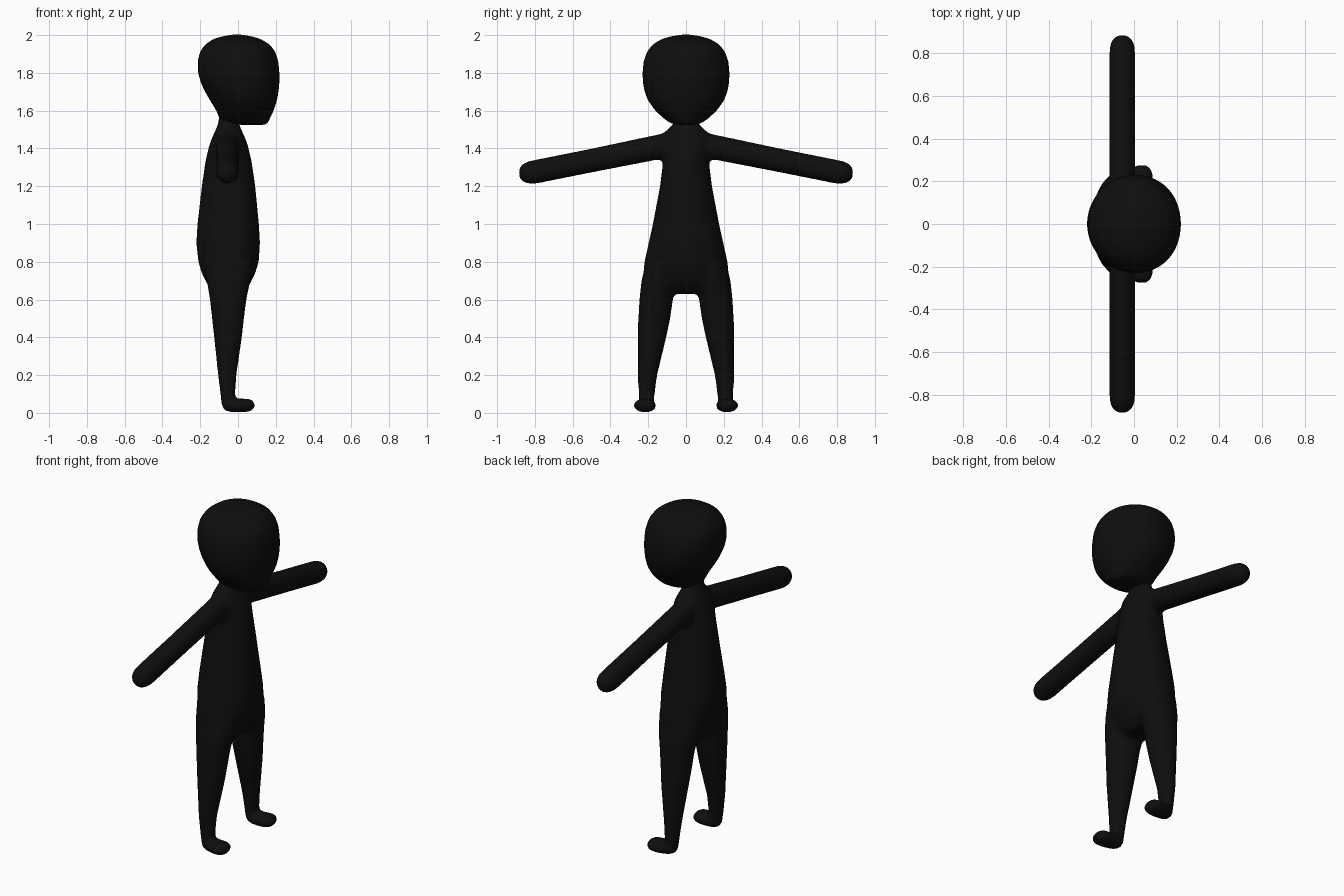
import bpy, bmesh, math

SIDES = 32
mat = bpy.data.materials.new("soft black")
mat.diffuse_color = (0.0045, 0.0045, 0.0045, 1)

# How (position along axis, cross a, cross b) maps to x, y, z
AXES = {"x": lambda t, a, b: (t, a, b),
        "y": lambda t, a, b: (a, t, b),
        "z": lambda t, a, b: (a, b, t)}


def loft(bm, sections, axis, power=1.0):
    """Skin elliptical sections (t, centre a, centre b, radius a, radius b)."""
    place, rings = AXES[axis], []

    def soft(v):
        return math.copysign(abs(v) ** power, v)

    for t, a, b, ra, rb in sections:
        ring = []
        for i in range(SIDES):
            ang = 2 * math.pi * i / SIDES
            ring.append(bm.verts.new(place(t, a + ra * soft(math.cos(ang)),
                                           b + rb * soft(math.sin(ang)))))
        rings.append(ring)
    for r0, r1 in zip(rings, rings[1:]):
        for i in range(SIDES):
            j = (i + 1) % SIDES
            bm.faces.new((r0[i], r0[j], r1[j], r1[i]))
    bm.faces.new(rings[0])
    bm.faces.new(rings[-1])


def finish(bm, name, voxel, smooth):
    """Blend overlapping volumes into one smooth skin."""
    bmesh.ops.recalc_face_normals(bm, faces=bm.faces)
    me = bpy.data.meshes.new(name)
    bm.to_mesh(me)
    bm.free()
    me.materials.append(mat)
    ob = bpy.data.objects.new(name, me)
    bpy.context.collection.objects.link(ob)
    rm = ob.modifiers.new("blend", "REMESH")
    rm.mode = "VOXEL"
    rm.voxel_size = voxel
    rm.use_smooth_shade = True
    sm = ob.modifiers.new("soften", "SMOOTH")
    sm.factor = 0.5
    sm.iterations = smooth
    return ob


body = bmesh.new()

# Torso, from crotch to neck
loft(body, [(0.63, -0.052, 0, 0.07, 0.15), (0.68, -0.05, 0, 0.112, 0.21),
            (0.74, -0.05, 0, 0.142, 0.226), (0.80, -0.05, 0, 0.160, 0.221),
            (0.90, -0.052, 0, 0.169, 0.198), (1.00, -0.052, 0, 0.163, 0.176),
            (1.20, -0.05, 0, 0.142, 0.138), (1.33, -0.05, 0, 0.123, 0.122),
            (1.42, -0.05, 0, 0.102, 0.128), (1.47, -0.05, 0, 0.082, 0.130),
            (1.50, -0.05, 0, 0.068, 0.100), (1.53, -0.05, 0, 0.056, 0.067),
            (1.60, -0.045, 0, 0.052, 0.062)], "z")

for s in (-1, 1):
    # Leg
    loft(body, [(0.03, -0.05, s * 0.208, 0.036, 0.038),
                (0.10, -0.054, s * 0.208, 0.040, 0.043),
                (0.20, -0.057, s * 0.204, 0.049, 0.052),
                (0.40, -0.053, s * 0.180, 0.074, 0.076),
                (0.50, -0.053, s * 0.168, 0.085, 0.085),
                (0.60, -0.052, s * 0.158, 0.097, 0.089),
                (0.70, -0.050, s * 0.140, 0.116, 0.096),
                (0.80, -0.050, s * 0.115, 0.130, 0.095)], "z")
    # Foot
    loft(body, [(-0.086, s * 0.210, 0.055, 0.012, 0.015),
                (-0.070, s * 0.210, 0.046, 0.036, 0.034),
                (-0.04, s * 0.212, 0.040, 0.048, 0.037),
                (0.02, s * 0.217, 0.039, 0.060, 0.037),
                (0.06, s * 0.219, 0.041, 0.058, 0.035),
                (0.08, s * 0.219, 0.041, 0.042, 0.025),
                (0.088, s * 0.219, 0.041, 0.018, 0.012)], "x")
    # Arm with a rounded end
    loft(body, [(0, -0.055, 1.42, 0.05, 0.05),
                (s * 0.10, -0.055, 1.413, 0.066, 0.072),
                (s * 0.16, -0.055, 1.405, 0.062, 0.067),
                (s * 0.50, -0.055, 1.336, 0.061, 0.064),
                (s * 0.80, -0.055, 1.276, 0.061, 0.064),
                (s * 0.84, -0.055, 1.272, 0.057, 0.059),
                (s * 0.865, -0.055, 1.271, 0.046, 0.047),
                (s * 0.88, -0.055, 1.271, 0.028, 0.030),
                (s * 0.885, -0.055, 1.271, 0.010, 0.010)], "y")
finish(body, "body", 0.011, 10)

# Head, narrow at the nape with a full chin and face
head = bmesh.new()
loft(head, [(1.525, 0.075, 0, 0.070, 0.045), (1.535, 0.045, 0, 0.115, 0.085),
            (1.56, 0.035, 0, 0.135, 0.120), (1.60, 0.037, 0, 0.152, 0.163),
            (1.65, 0.030, 0, 0.176, 0.200), (1.70, 0.020, 0, 0.195, 0.220),
            (1.75, 0.011, 0, 0.209, 0.229), (1.80, 0.004, 0, 0.216, 0.231),
            (1.86, 0.000, 0, 0.214, 0.225), (1.91, -0.002, 0, 0.201, 0.208),
            (1.95, -0.003, 0, 0.172, 0.178), (1.98, -0.005, 0, 0.125, 0.128),
            (1.995, -0.005, 0, 0.072, 0.072), (2.003, -0.005, 0, 0.020, 0.020)],
     "z", 0.95)
finish(head, "head", 0.014, 4)
